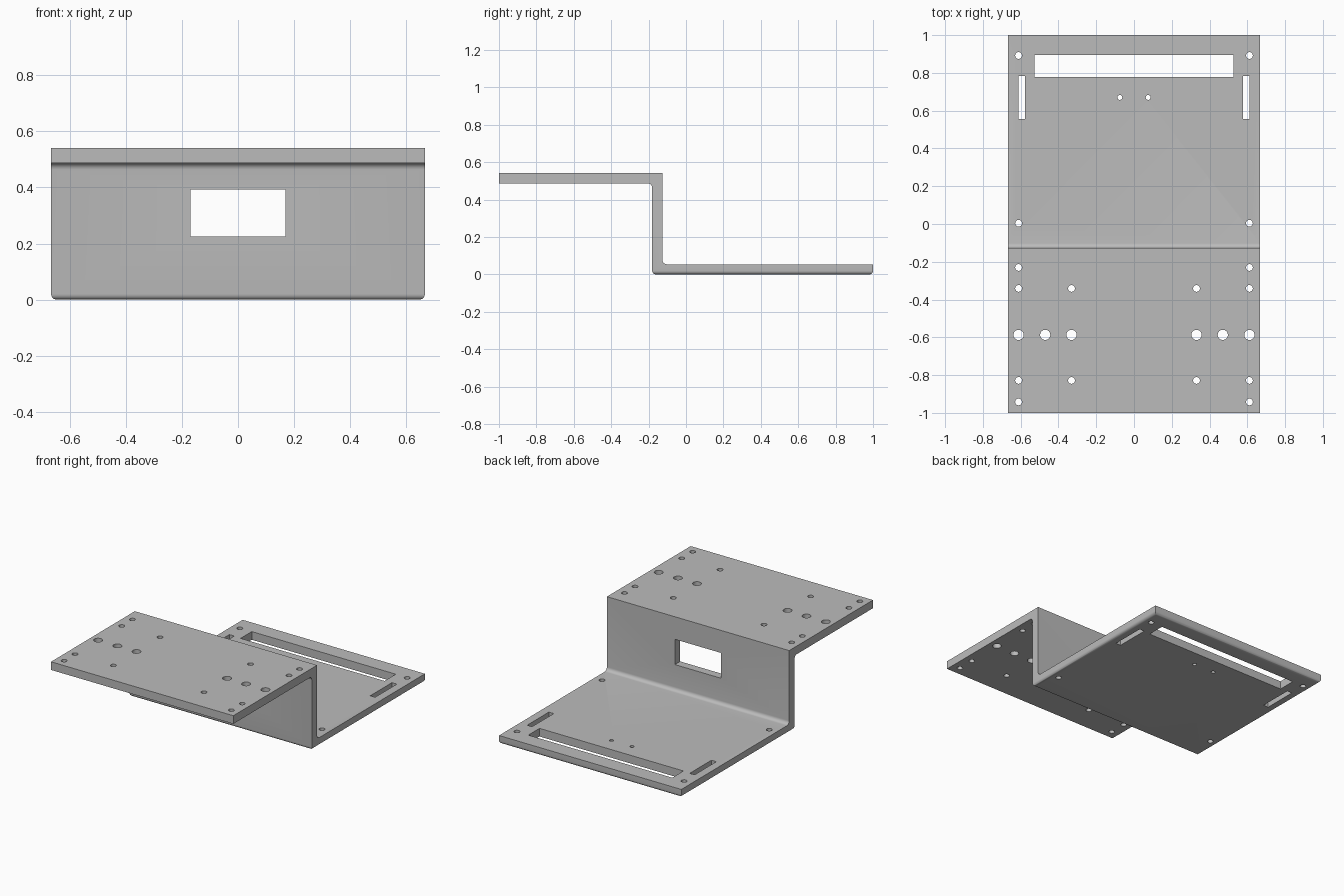
import bpy
import bmesh
from mathutils import Matrix, Vector

cube = bpy.data.objects.get("Cube")
if cube:
    bpy.data.objects.remove(cube, do_unlink=True)

HALF_W, HEIGHT, THICK = 0.666, 0.541, 0.054
WALL_FRONT, WALL_BACK = -0.181, -0.126
OUTER_R, INNER_R = 0.02, 0.024

grey = bpy.data.materials.new("plain grey metal")
grey.use_nodes = True
grey.diffuse_color = (0.5, 0.5, 0.5, 1)
grey.node_tree.nodes["Principled BSDF"].inputs["Base Color"].default_value = (0.5, 0.5, 0.5, 1)


def make_object(name, bm):
    bmesh.ops.recalc_face_normals(bm, faces=bm.faces)
    mesh = bpy.data.meshes.new(name)
    bm.to_mesh(mesh)
    bm.free()
    obj = bpy.data.objects.new(name, mesh)
    bpy.context.collection.objects.link(obj)
    mesh.materials.append(grey)
    return obj


def bevel(bm, test, radius):
    edges = [e for e in bm.edges if all(test(v.co) for v in e.verts)]
    bmesh.ops.bevel(bm, geom=edges, offset=radius, segments=6, profile=0.5, affect='EDGES')


# Folded plate: stepped side profile extruded across the width
profile = [(-1, HEIGHT), (WALL_BACK, HEIGHT), (WALL_BACK, THICK), (1, THICK),
           (1, 0), (WALL_FRONT, 0), (WALL_FRONT, HEIGHT - THICK), (-1, HEIGHT - THICK)]
bm = bmesh.new()
side = bm.faces.new([bm.verts.new((-HALF_W, y, z)) for y, z in profile])
extruded = bmesh.ops.extrude_face_region(bm, geom=[side], use_keep_orig=True)
bmesh.ops.translate(bm, vec=(2 * HALF_W, 0, 0),
                    verts=[g for g in extruded["geom"] if isinstance(g, bmesh.types.BMVert)])
bmesh.ops.recalc_face_normals(bm, faces=bm.faces)


def at(y, z):
    return lambda co: abs(co.y - y) < 1e-4 and abs(co.z - z) < 1e-4


# Inner fold fillets, then the rounded underside rim
bevel(bm, at(WALL_BACK, THICK), INNER_R)
bevel(bm, at(WALL_FRONT, HEIGHT - THICK), INNER_R)
bevel(bm, lambda co: abs(co.z) < 1e-4, OUTER_R)
bracket = make_object("stepped_bracket", bm)

# Cutter holding every hole and slot
cut = bmesh.new()


def cut_box(low, high):
    low, high = Vector(low), Vector(high)
    matrix = Matrix.Translation((low + high) / 2) @ Matrix.Diagonal((*(high - low), 1))
    bmesh.ops.create_cube(cut, size=1, matrix=matrix)


def cut_holes(x, ys, radius, z):
    for sign in (-1, 1):
        for y in ys:
            bmesh.ops.create_cone(cut, cap_ends=True, segments=24, radius1=radius, radius2=radius,
                                  depth=0.3, matrix=Matrix.Translation((sign * x, y, z)))


# Upper shelf holes
SMALL, LARGE, TINY = 0.018, 0.027, 0.013
cut_holes(0.611, (-0.23, -0.341, -0.828, -0.942), SMALL, HEIGHT)
cut_holes(0.331, (-0.341, -0.828), SMALL, HEIGHT)
for x in (0.331, 0.47, 0.611):
    cut_holes(x, (-0.587,), LARGE, HEIGHT)

# Lower shelf holes and slots
cut_holes(0.611, (0.004, 0.892), SMALL, 0)
cut_holes(0.075, (0.67,), TINY, 0)
cut_box((-0.526, 0.778, -0.1), (0.526, 0.895, 0.15))
for x in (-0.594, 0.594):
    cut_box((x - 0.018, 0.557, -0.1), (x + 0.018, 0.784, 0.15))

# Window in the upright wall
cut_box((-0.169, -0.3, 0.225), (0.169, 0, 0.392))
cutter = make_object("hole_cutter", cut)
cutter.hide_render = True

mod = bracket.modifiers.new("Holes", 'BOOLEAN')
mod.operation = 'DIFFERENCE'
mod.solver = 'EXACT'
mod.object = cutter
bpy.ops.object.select_all(action='DESELECT')
bracket.select_set(True)
bpy.context.view_layer.objects.active = bracket
bpy.ops.object.modifier_apply(modifier=mod.name)
bpy.data.objects.remove(cutter, do_unlink=True)
bpy.ops.object.shade_smooth_by_angle(angle=0.6)
